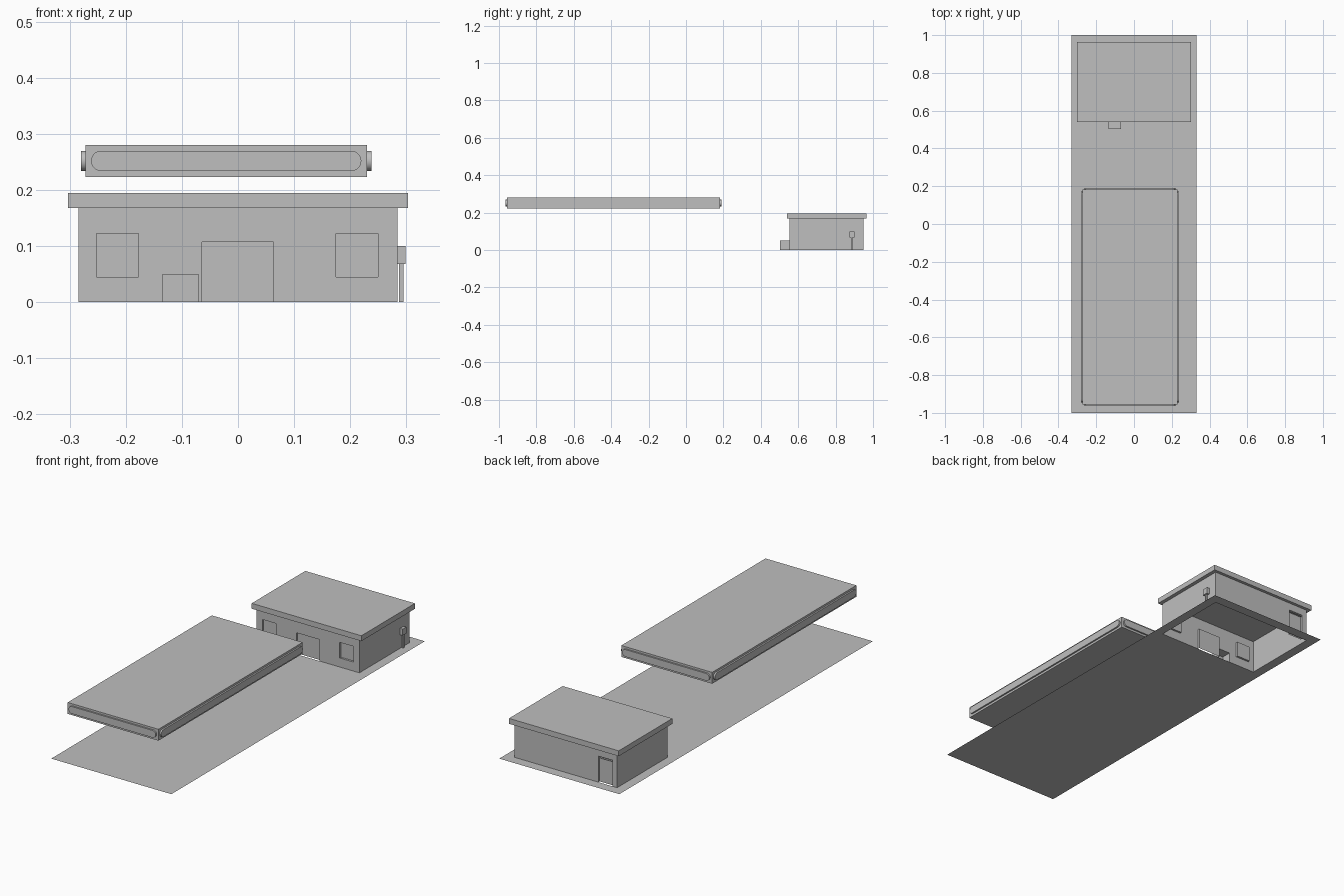
import bpy, bmesh, math
from mathutils import Vector, Matrix

old = bpy.data.objects.get("Cube")
if old:
    bpy.data.objects.remove(old, do_unlink=True)

grey = bpy.data.materials.new("plain grey")
grey.use_nodes = True
colour = (0.52, 0.52, 0.52, 1)
grey.diffuse_color = colour
grey.node_tree.nodes["Principled BSDF"].inputs["Base Color"].default_value = colour


def finish(bm, name):
    mesh = bpy.data.meshes.new(name)
    bm.to_mesh(mesh)
    bm.free()
    mesh.materials.append(grey)
    obj = bpy.data.objects.new(name, mesh)
    bpy.context.collection.objects.link(obj)
    return obj


def box_mesh(lo, hi):
    lo, hi = Vector(lo), Vector(hi)
    bm = bmesh.new()
    bmesh.ops.create_cube(bm, size=1, matrix=Matrix.Translation((lo + hi) / 2)
                          @ Matrix.Diagonal((*(hi - lo), 1)))
    bm.normal_update()
    return bm


def box(name, lo, hi):
    return finish(box_mesh(lo, hi), name)


def drop_faces(bm, test):
    faces = [f for f in bm.faces if test(f)]
    bmesh.ops.delete(bm, geom=faces, context='FACES')


def cut(bm, axis, value, faces=None):
    normal = Vector((0, 0, 0))
    normal[axis] = 1
    geom = bm.verts[:] + bm.edges[:] + bm.faces[:]
    bmesh.ops.bisect_plane(bm, geom=geom, plane_co=normal * value, plane_no=normal)


WALL_X, WALL_FRONT, WALL_BACK = 0.284, 0.553, 0.949
WALL_TOP, RECESS = 0.168, 0.01

# Ground sheet, open beneath the building
bm = bmesh.new()
bmesh.ops.create_grid(bm, x_segments=1, y_segments=1, size=1,
                      matrix=Matrix.Diagonal((0.332, 1, 1, 1)))
for axis, value in ((0, -WALL_X), (0, WALL_X), (1, WALL_FRONT), (1, WALL_BACK)):
    cut(bm, axis, value)
drop_faces(bm, lambda f: abs(f.calc_center_median().x) < WALL_X
           and WALL_FRONT < f.calc_center_median().y < WALL_BACK)
finish(bm, "ground")

# Building walls: a hollow shell with recessed doors and windows
openings = [  # side, x from, x to, z from, z to, how far in
    (-1, -0.252, -0.177, 0.045, 0.123, RECESS),
    (-1, 0.175, 0.250, 0.045, 0.123, RECESS),
    (-1, -0.064, 0.063, 0, 0.107, RECESS),
    (1, -0.257, -0.180, 0, 0.13, RECESS),
    (-1, -0.135, -0.070, 0, 0.050, -0.05),  # step box pushed out of the wall
]
bm = box_mesh((-WALL_X, WALL_FRONT, 0), (WALL_X, WALL_BACK, WALL_TOP))
drop_faces(bm, lambda f: abs(f.normal.z) > 0.5)
for side, x0, x1, z0, z1, depth in openings:
    for axis, value in ((0, x0), (0, x1), (2, z0), (2, z1)):
        if value:
            cut(bm, axis, value)
bm.normal_update()
for side, x0, x1, z0, z1, depth in openings:
    wall_y = WALL_FRONT if side < 0 else WALL_BACK
    picked = []
    for f in bm.faces:
        c = f.calc_center_median()
        if f.normal.y * side > 0.5 and abs(c.y - wall_y) < 1e-4 \
                and x0 < c.x < x1 and z0 < c.z < z1:
            picked.append(f)
    made = bmesh.ops.extrude_face_region(bm, geom=picked)["geom"]
    moved = [g for g in made if isinstance(g, bmesh.types.BMVert)]
    bmesh.ops.translate(bm, verts=moved, vec=(0, -side * depth, 0))
    left = [f for f in picked if f.is_valid]
    if left:
        bmesh.ops.delete(bm, geom=left, context='FACES_ONLY')
    bm.normal_update()
# Leave the undersides open
drop_faces(bm, lambda f: all(v.co.z < 1e-5 for v in f.verts))
finish(bm, "building_walls")

# Overhanging flat roof
box("building_roof", (-0.303, 0.541, WALL_TOP), (0.303, 0.964, 0.195))

# Meter box on its post beside the wall
box("meter_post", (0.287, 0.883, 0), (0.295, 0.891, 0.068))
box("meter_box", (0.283, 0.873, 0.068), (0.299, 0.901, 0.100))

# Floating canopy slab
CX, CY, HALF_X, HALF_Y = -0.021, -0.387, 0.251, 0.569
box("canopy_slab", (CX - HALF_X, CY - HALF_Y, 0.223),
    (CX + HALF_X, CY + HALF_Y, 0.280))


# Round-ended fascia panel standing proud of each canopy side
def fascia(name, half_length, distance, turn):
    radius, steps, depth = 0.018, 10, 0.008
    bm = bmesh.new()
    ring = []
    for end in (1, -1):
        for i in range(steps + 1):
            a = math.pi * i / steps - math.pi / 2
            ring.append(bm.verts.new((end * (half_length - radius + radius * math.cos(a)),
                                      -distance, end * radius * math.sin(a))))
    face = bm.faces.new(ring)
    made = bmesh.ops.extrude_face_region(bm, geom=[face], use_keep_orig=True)["geom"]
    bmesh.ops.translate(bm, vec=(0, -depth, 0),
                        verts=[g for g in made if isinstance(g, bmesh.types.BMVert)])
    bmesh.ops.recalc_face_normals(bm, faces=bm.faces[:])
    bm.transform(Matrix.Translation((CX, CY, 0.252)) @ Matrix.Rotation(turn, 4, 'Z'))
    obj = finish(bm, name)
    bpy.ops.object.select_all(action='DESELECT')
    obj.select_set(True)
    bpy.context.view_layer.objects.active = obj
    bpy.ops.object.shade_smooth_by_angle(angle=math.radians(35))


for i, side in enumerate(("front", "left", "back", "right")):
    along, out = (HALF_X, HALF_Y) if i % 2 == 0 else (HALF_Y, HALF_X)
    fascia(side + "_fascia_panel", along - 0.01, out, i * math.pi / 2)
